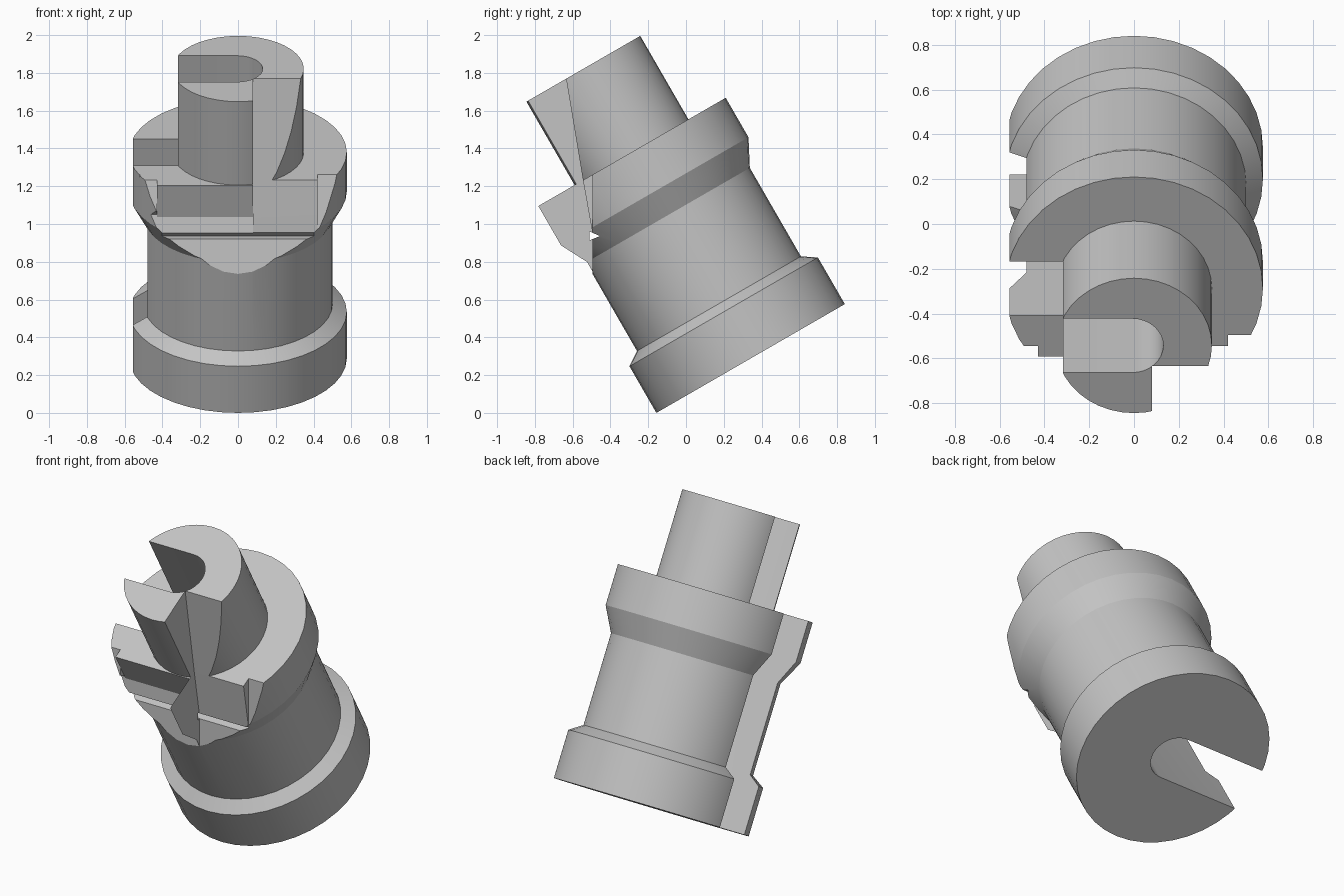
import bpy, bmesh, math
from mathutils import Matrix, Vector

if "Cube" in bpy.data.objects:
    bpy.data.objects.remove(bpy.data.objects["Cube"], do_unlink=True)

SIDES = 40
TILT = Matrix.Translation((0, 0.342, 0.288)) @ Matrix.Rotation(math.radians(30), 4, 'X')

metal = bpy.data.materials.new("plain grey")
metal.use_nodes = True
grey = (0.55, 0.55, 0.55, 1)
metal.diffuse_color = grey
metal.node_tree.nodes["Principled BSDF"].inputs["Base Color"].default_value = grey


def finish(bm, name):
    bmesh.ops.recalc_face_normals(bm, faces=bm.faces)
    mesh = bpy.data.meshes.new(name)
    bm.to_mesh(mesh)
    bm.free()
    obj = bpy.data.objects.new(name, mesh)
    bpy.context.collection.objects.link(obj)
    mesh.materials.append(metal)
    return obj


def lathe(name, profile):
    """Stacked rings, capped at both ends."""
    bm = bmesh.new()
    rings = []
    for r, h in profile:
        angles = [2 * math.pi * i / SIDES for i in range(SIDES)]
        rings.append([bm.verts.new((r * math.cos(a), r * math.sin(a), h)) for a in angles])
    for low, high in zip(rings, rings[1:]):
        for i in range(SIDES):
            j = (i + 1) % SIDES
            bm.faces.new((low[i], low[j], high[j], high[i]))
    bm.faces.new(rings[0][::-1])
    bm.faces.new(rings[-1])
    return finish(bm, name)


def prism(name, points, offset):
    """Polygon of 3D points extruded along offset."""
    bm = bmesh.new()
    face = bm.faces.new([bm.verts.new(p) for p in points])
    extruded = bmesh.ops.extrude_face_region(bm, geom=[face])["geom"]
    moved = [v for v in extruded if isinstance(v, bmesh.types.BMVert)]
    bmesh.ops.translate(bm, verts=moved, vec=offset)
    return finish(bm, name)


def side_cutter(name, x0, x1, outline):
    return prism(name, [(x0, y, z) for y, z in outline], Vector((x1 - x0, 0, 0)))


# Tilted plug: flange, waist, collar and pin
plug = lathe("slotted_plug", [
    (0.576, 0), (0.576, 0.285), (0.501, 0.335), (0.501, 0.876),
    (0.576, 1.02), (0.576, 1.261), (0.348, 1.261), (0.348, 1.771)])
plug.data.transform(TILT)

# Round-ended slot along the full length
arc = [math.pi * (i / 16 - 0.5) for i in range(17)]
stadium = [(0.139 * math.cos(a) - 0.008, 0.139 * math.sin(a), -0.1) for a in arc]
stadium += [(-1, 0.139, -0.1), (-1, -0.139, -0.1)]
slot = prism("slot_cutter", stadium, Vector((0, 0, 2)))
slot.data.transform(TILT)

# Front trimming, different across the width
FRONT = -0.495
far = -1.2
flat = [(FRONT, 0.5), (FRONT, 1.7), (far, 1.7), (far, 0.5)]
step = [(FRONT, 0.5), (FRONT, 1.05), (-0.545, 1.07), (-0.545, 1.7), (far, 1.7), (far, 0.5)]
under_pin = [(FRONT, 0.5), (FRONT, 1.036), (-0.612, 1.238), (far, 1.238), (far, 0.5)]
pin_side = [(FRONT, 0.5), (FRONT, 0.95), (-0.545, 1.23), (-0.673, 2), (far, 2), (far, 0.5)]
groove = [(-0.51, 0.914), (-0.455, 0.936), (-0.51, 0.96)]
cutters = [
    slot,
    side_cutter("left_flat_cutter", 0.42, 0.8, flat),
    side_cutter("right_flat_cutter", -0.8, -0.52, flat),
    side_cutter("right_step_cutter", -0.52, -0.43, step),
    side_cutter("under_pin_cutter", -0.43, 0.08, under_pin),
    side_cutter("pin_side_cutter", 0.08, 0.42, pin_side),
    side_cutter("groove_cutter", -0.8, 0.8, groove),
]

bpy.ops.object.select_all(action='DESELECT')
plug.select_set(True)
bpy.context.view_layer.objects.active = plug
for cutter in cutters:
    cutter.hide_render = True
    mod = plug.modifiers.new(cutter.name, 'BOOLEAN')
    mod.operation = 'DIFFERENCE'
    mod.solver = 'EXACT'
    mod.object = cutter
    bpy.ops.object.modifier_apply(modifier=mod.name)
for cutter in cutters:
    bpy.data.objects.remove(cutter, do_unlink=True)

bpy.ops.object.shade_smooth_by_angle(angle=math.radians(20))
